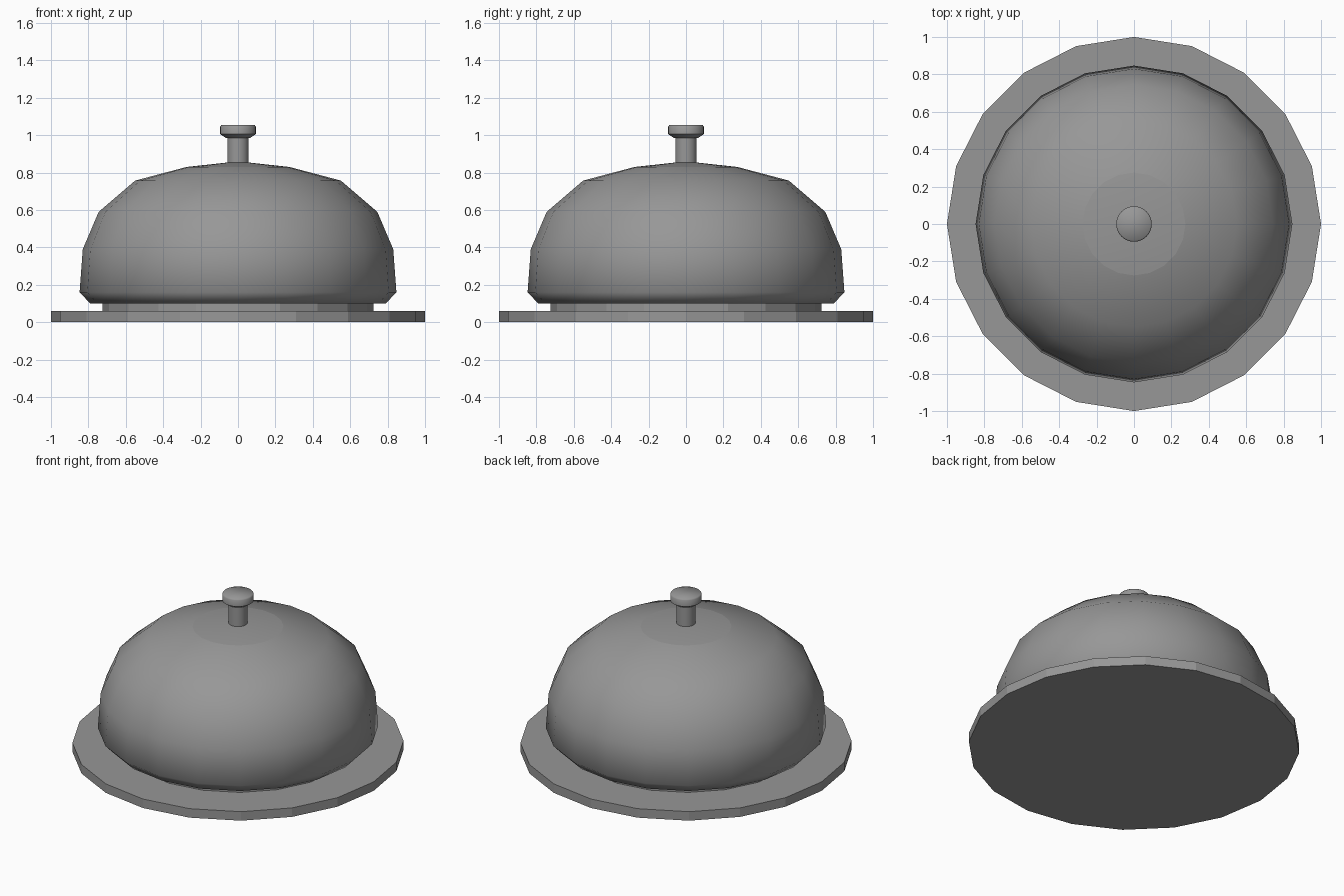
import bpy, bmesh, math

if "Cube" in bpy.data.objects:
    bpy.data.objects.remove(bpy.data.objects["Cube"])

# Dark grey finish shared by all parts
grey = bpy.data.materials.new("dark_grey")
grey.diffuse_color = (0.31, 0.31, 0.31, 1)
grey.use_nodes = True
grey.node_tree.nodes["Principled BSDF"].inputs["Base Color"].default_value = grey.diffuse_color


def lathe(name, profile, sides, smooth_deg=None, sharp_rings=()):
    """Revolve (radius, z) points, bottom to top, about the z axis."""
    bm = bmesh.new()
    rings = []
    for r, z in profile:
        if r == 0:
            rings.append([bm.verts.new((0, 0, z))] * sides)
        else:
            rings.append([bm.verts.new((r * math.cos(2 * math.pi * i / sides),
                                        r * math.sin(2 * math.pi * i / sides), z))
                          for i in range(sides)])
    for lo, hi in zip(rings, rings[1:]):
        for i in range(sides):
            j = (i + 1) % sides
            bm.faces.new(list(dict.fromkeys((lo[i], lo[j], hi[j], hi[i]))))
    # close open ends with flat caps
    if profile[0][0] > 0:
        bm.faces.new(rings[0][::-1])
    if profile[-1][0] > 0:
        bm.faces.new(rings[-1])
    bmesh.ops.recalc_face_normals(bm, faces=bm.faces)
    for f in bm.faces:
        f.smooth = smooth_deg is not None
    if smooth_deg is not None:
        for e in bm.edges:
            e.smooth = e.calc_face_angle(0) < math.radians(smooth_deg)
    for k in sharp_rings:
        for i in range(sides):
            bm.edges.get((rings[k][i], rings[k][(i + 1) % sides])).smooth = False
    mesh = bpy.data.meshes.new(name)
    bm.to_mesh(mesh)
    bm.free()
    mesh.materials.append(grey)
    obj = bpy.data.objects.new(name, mesh)
    bpy.context.collection.objects.link(obj)
    return obj


# Foot plate and the faceted, recessed collar under the bell
lathe("base_plate", [(1.0, 0), (1.0, 0.06)], 20)
lathe("collar", [(0.725, 0.05), (0.725, 0.11)], 20)

# Smooth bell with a tucked-in lip and a separate shallow crown
lathe("bell_dome", [(0.79, 0.10), (0.847, 0.16), (0.83, 0.39), (0.745, 0.59),
                    (0.55, 0.757), (0.275, 0.83), (0, 0.86)],
      20, 60, sharp_rings=(5,))

# Striker button: stem and flared head
lathe("button_stem", [(0.057, 0.83), (0.057, 1.0)], 32, 35)
lathe("button_head", [(0.065, 0.985), (0.095, 1.005), (0.095, 1.046), (0.089, 1.054)],
      32, 54)
